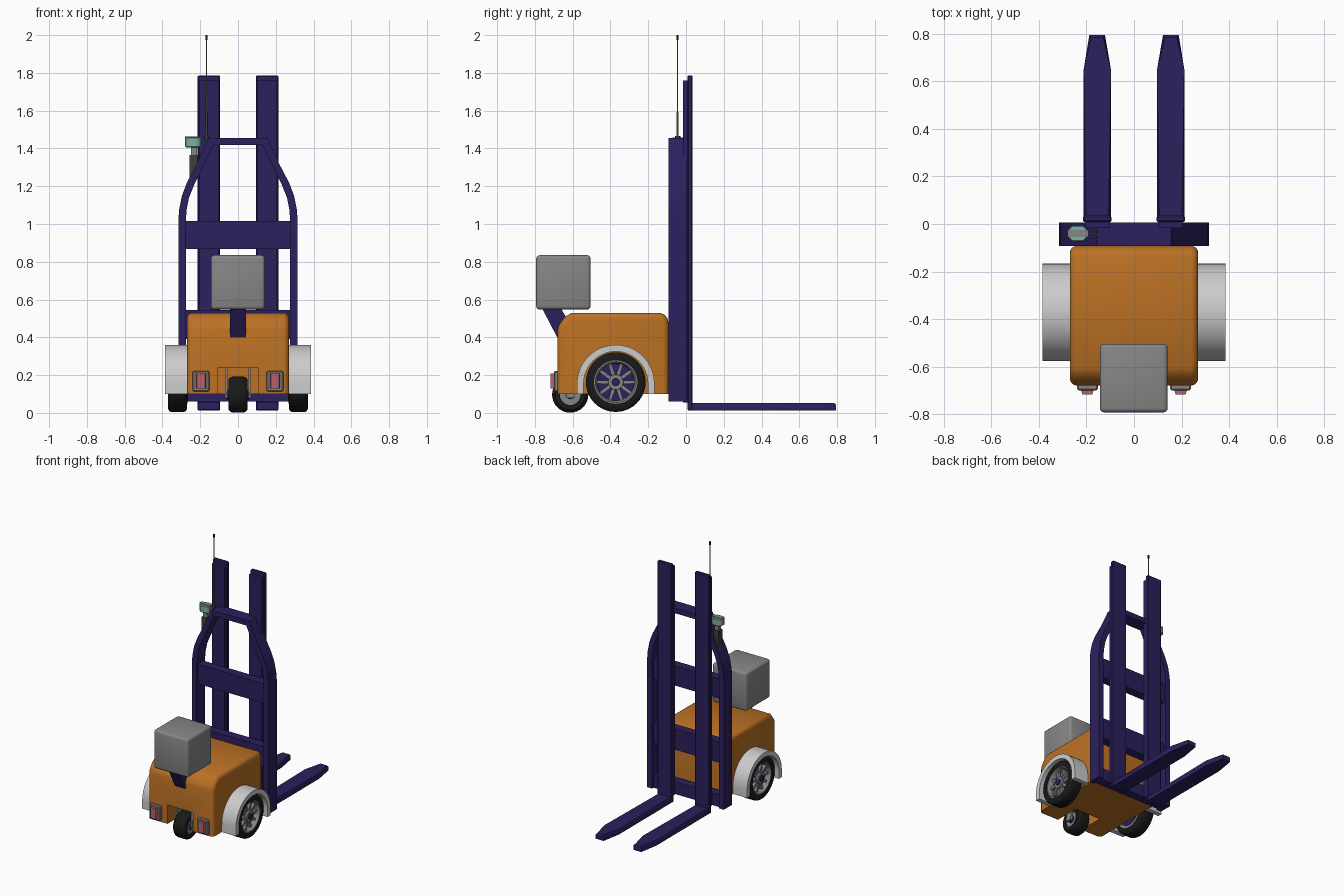
import bpy, bmesh
from math import sin, cos, pi
from mathutils import Vector

if "Cube" in bpy.data.objects:
    bpy.data.objects.remove(bpy.data.objects["Cube"])


def material(name, r, g, b):
    m = bpy.data.materials.new(name)
    m.diffuse_color = (r, g, b, 1)
    m.use_nodes = True
    m.node_tree.nodes["Principled BSDF"].inputs["Base Color"].default_value = m.diffuse_color
    return m


NAVY = material("navy_paint", 0.025, 0.014, 0.11)
ORANGE = material("orange_paint", 0.50, 0.165, 0.018)
WHITE = material("white_plastic", 0.75, 0.75, 0.75)
GREY = material("grey_metal", 0.24, 0.24, 0.24)
DARK = material("dark_grip", 0.05, 0.05, 0.045)
RUBBER = material("rubber", 0.01, 0.01, 0.01)
RED = material("red_lens", 0.5, 0.12, 0.14)
GREEN = material("green_case", 0.2, 0.45, 0.35)


def finish(name, bm, mat):
    bmesh.ops.recalc_face_normals(bm, faces=bm.faces)
    me = bpy.data.meshes.new(name)
    bm.to_mesh(me)
    bm.free()
    ob = bpy.data.objects.new(name, me)
    bpy.context.collection.objects.link(ob)
    me.materials.append(mat)
    bpy.ops.object.select_all(action='DESELECT')
    ob.select_set(True)
    bpy.context.view_layer.objects.active = ob
    bpy.ops.object.shade_smooth_by_angle(angle=0.6)
    return ob


def prism(name, pts, axis, a, b, mat, bevel=0, seg=1, edges=None):
    """Extrude a 2D outline along an axis from a to b."""
    put = {'x': lambda p, t: (t, p[0], p[1]),
           'y': lambda p, t: (p[0], t, p[1]),
           'z': lambda p, t: (p[0], p[1], t)}[axis]
    bm = bmesh.new()
    f0 = [bm.verts.new(put(p, a)) for p in pts]
    f1 = [bm.verts.new(put(p, b)) for p in pts]
    bm.faces.new(f0)
    bm.faces.new(f1)
    n = len(pts)
    for i in range(n):
        j = (i + 1) % n
        bm.faces.new((f0[i], f0[j], f1[j], f1[i]))
    if bevel:
        bmesh.ops.bevel(bm, geom=[e for e in bm.edges if not edges or edges(e)],
                        offset=bevel, segments=seg, profile=0.5, affect='EDGES')
    return finish(name, bm, mat)


def box(name, x, y, z, mat, bevel=0, seg=1):
    return prism(name, [(x[0], y[0]), (x[1], y[0]), (x[1], y[1]), (x[0], y[1])],
                 'z', z[0], z[1], mat, bevel, seg)


def lathe(name, profile, centre, mat, axis='x', n=40):
    """Revolve a closed (along, radius) outline around an axis."""
    bm = bmesh.new()
    rings = []
    for i in range(n):
        c, s = cos(2 * pi * i / n), sin(2 * pi * i / n)
        rings.append([bm.verts.new(Vector(centre) + Vector(
            (t, r * c, r * s) if axis == 'x' else (r * c, r * s, t))) for t, r in profile])
    m = len(profile)
    for i in range(n):
        p, q = rings[i], rings[(i + 1) % n]
        for k in range(m):
            l = (k + 1) % m
            bm.faces.new((p[k], p[l], q[l], q[k]))
    bmesh.ops.remove_doubles(bm, verts=bm.verts, dist=1e-6)
    return finish(name, bm, mat)


def rod(a, b, r0, r1=None):
    return [(a, 0), (a, r0), (b, r0 if r1 is None else r1), (b, 0)]


def mirrored(pts, s):
    return [(s * x, y) for x, y in pts]


# Body: rounded side outline, softened side edges, notch for the caster
side = [(-0.68, 0.10), (-0.68, 0.44), (-0.672, 0.467), (-0.64, 0.51), (-0.605, 0.53),
        (-0.14, 0.53), (-0.113, 0.52), (-0.098, 0.50), (-0.092, 0.475), (-0.092, 0.10)]
body = prism("body", side, 'x', -0.27, 0.27, ORANGE, 0.03, 4,
             lambda e: abs(e.verts[0].co.x - e.verts[1].co.x) < 0.01
             and max(v.co.z for v in e.verts) > 0.11)
cutter = box("notch_cutter", (-0.105, 0.105), (-0.75, -0.49), (0.0, 0.24), ORANGE)
cutter.hide_render = True
mod = body.modifiers.new("notch", 'BOOLEAN')
mod.operation, mod.object, mod.solver = 'DIFFERENCE', cutter, 'EXACT'
bpy.context.view_layer.objects.active = body
bpy.ops.object.modifier_apply(modifier="notch")
bpy.data.objects.remove(cutter)

# Counterweight box on a slanted bracket
box("rear_box", (-0.144, 0.142), (-0.793, -0.505), (0.547, 0.835), GREY, 0.018, 3)
prism("box_bracket", [(-0.76, 0.55), (-0.66, 0.55), (-0.62, 0.48), (-0.66, 0.40), (-0.682, 0.40)],
      'x', -0.042, 0.042, NAVY)

# Drive wheels, fenders and rear lamps
Y, Z = -0.372, 0.163
for s, tag in ((1, "right"), (-1, "left")):
    def m(p):
        return [(s * t, r) for t, r in p]
    lathe("tyre_" + tag, m([(0.27, 0.115), (0.27, 0.142), (0.276, 0.153), (0.285, 0.158), (0.355, 0.158),
                            (0.364, 0.153), (0.37, 0.142), (0.37, 0.115)]), (0, Y, Z), RUBBER)
    lathe("rim_" + tag, m([(0.268, 0.117), (0.365, 0.117), (0.365, 0.108), (0.345, 0.098), (0.268, 0.098)]),
          (0, Y, Z), GREY)
    lathe("rim_disc_" + tag, m(rod(0.265, 0.325, 0.1)), (0, Y, Z), NAVY)
    lathe("hub_" + tag, m(rod(0.26, 0.36, 0.045, 0.04)), (0, Y, Z), GREY, n=24)
    lathe("hub_cap_" + tag, m(rod(0.35, 0.368, 0.022)), (0, Y, Z), NAVY, n=20)
    for k in range(10):
        c, d = cos(k * pi / 5), sin(k * pi / 5)
        pts = [(Y + c * r - d * w, Z + d * r + c * w)
               for r, w in ((0.035, -0.01), (0.103, -0.008), (0.103, 0.008), (0.035, 0.01))]
        prism(f"spoke_{tag}_{k}", pts, 'x', s * 0.32, s * 0.348, GREY)

    def arch(r):
        return [(Y + r, 0.10)] + [(Y + r * cos(pi * i / 24), 0.155 + r * sin(pi * i / 24))
                                  for i in range(25)] + [(Y - r, 0.10)]
    prism("fender_" + tag, arch(0.205) + arch(0.17)[::-1], 'x', s * 0.262, s * 0.386, WHITE)

    box("lamp_frame_" + tag, sorted((s * 0.152, s * 0.24)), (-0.70, -0.67), (0.113, 0.222), GREY, 0.006)
    prism("lamp_lens_" + tag, mirrored([(0.166, -0.69), (0.176, -0.718), (0.217, -0.718), (0.226, -0.69)], s),
          'z', 0.128, 0.208, RED)

# Caster wheel
cc = (0, -0.613, 0.097)
lathe("caster_tyre", [(-0.05, 0.055), (-0.05, 0.08), (-0.038, 0.093), (-0.025, 0.096), (0.025, 0.096),
                      (0.038, 0.093), (0.05, 0.08), (0.05, 0.055)], cc, RUBBER, n=32)
lathe("caster_rim", rod(-0.04, 0.04, 0.057), cc, GREY, n=32)
lathe("caster_hub", rod(-0.06, 0.06, 0.025), cc, NAVY, n=20)
for s in (1, -1):
    prism("caster_fork", [(-0.635, 0.08), (-0.59, 0.08), (-0.56, 0.24), (-0.63, 0.24)],
          'x', s * 0.056, s * 0.07, GREY)

# Guard frame: bent tube outline in front view
outer = [(0.316, 0.06), (0.316, 1.02), (0.311, 1.08), (0.297, 1.15), (0.27, 1.22), (0.22, 1.315), (0.155, 1.455)]
inner = [(0.276, 0.06), (0.276, 1.02), (0.272, 1.075), (0.259, 1.14), (0.233, 1.205), (0.187, 1.30), (0.132, 1.417)]
prism("guard_frame", outer + mirrored(outer, -1)[::-1] + mirrored(inner, -1) + inner[::-1],
      'y', -0.092, 0.006, NAVY)
for name, z0, z1 in (("upper", 0.868, 1.015), ("middle", 0.39, 0.545), ("lower", 0.06, 0.15)):
    box(name + "_cross_plate", (-0.28, 0.28), (-0.078, -0.012), (z0, z1), NAVY)

# Masts and forks
for s, tag in ((1, "right"), (-1, "left")):
    def span(a, b):
        return sorted((s * a, s * b))
    box("mast_rail_" + tag, span(0.10, 0.205), (-0.016, 0.012), (0.055, 1.76), NAVY)
    box("fork_upright_" + tag, span(0.095, 0.214), (0.008, 0.035), (0.012, 1.787), NAVY, 0.006)
    prism("fork_" + tag, mirrored([(0.097, 0.01), (0.097, 0.65), (0.122, 0.795), (0.188, 0.795),
                                   (0.212, 0.65), (0.212, 0.01)], s),
          'z', 0.012, 0.053, NAVY, 0.01, 1,
          lambda e: min(v.co.z for v in e.verts) > 0.05)

# Antenna
ac = (-0.167, -0.045, 0)
lathe("antenna_base", rod(1.45, 1.467, 0.012), ac, DARK, 'z', 12)
lathe("antenna_rod", [(1.46, 0), (1.46, 0.005), (1.62, 0.004), (1.98, 0.0025), (1.98, 0)], ac, GREY, 'z', 10)
lathe("antenna_tip", rod(1.975, 2.0, 0.006), ac, RUBBER, 'z', 10)

# Handheld scanner on the left of the guard
prism("scanner_head", [(-0.278, -0.055), (-0.262, -0.073), (-0.212, -0.073), (-0.196, -0.055),
                       (-0.196, -0.025), (-0.212, -0.007), (-0.262, -0.007), (-0.278, -0.025)],
      'z', 1.405, 1.458, GREEN, 0.004)
box("scanner_band", (-0.28, -0.192), (-0.054, -0.026), (1.41, 1.462), GREY)
box("scanner_neck", (-0.25, -0.218), (-0.056, -0.024), (1.36, 1.41), GREY)
box("scanner_grip", (-0.257, -0.215), (-0.062, -0.018), (1.24, 1.365), DARK)
